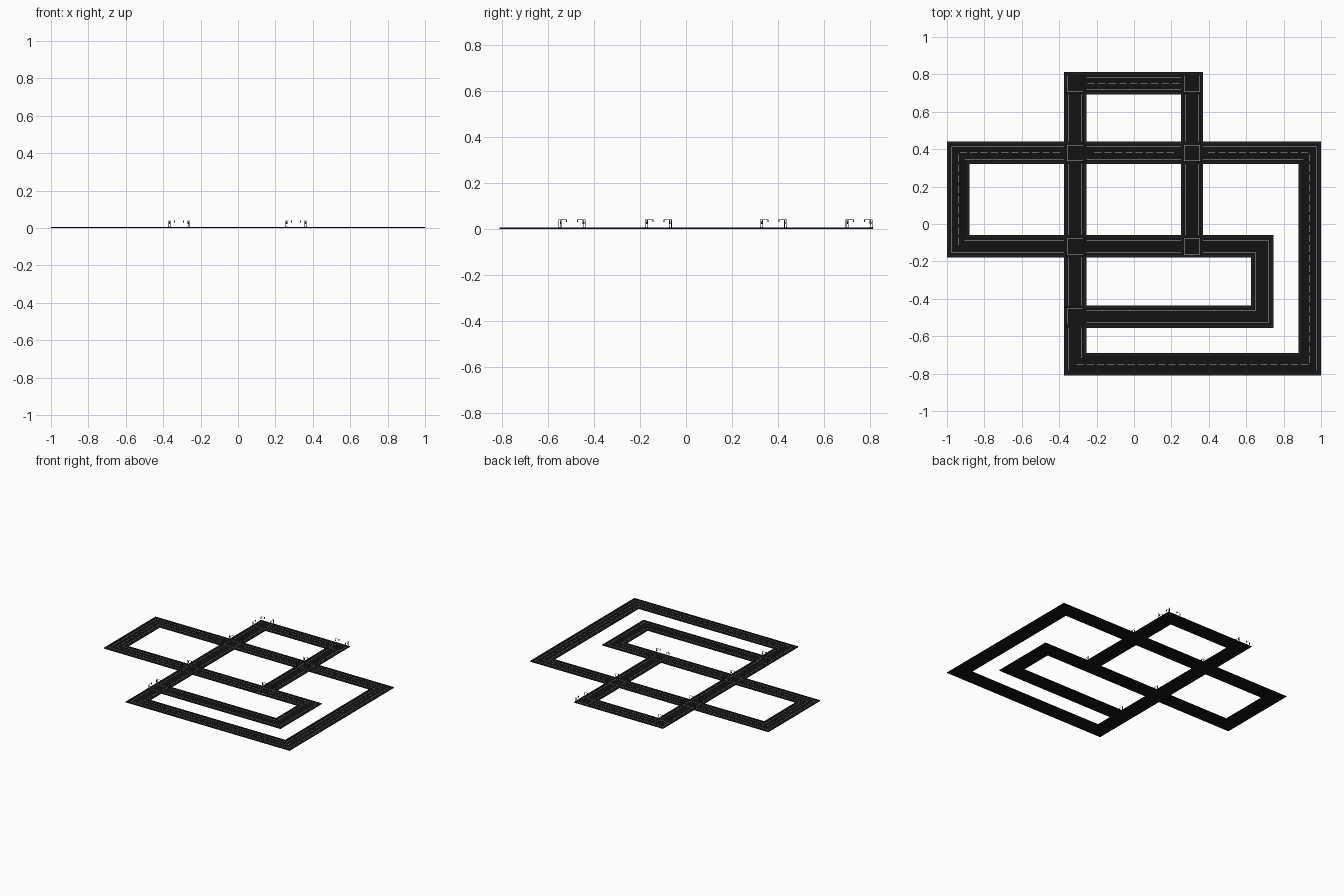
import bpy, bmesh
from mathutils import Matrix, Vector

if "Cube" in bpy.data.objects:
    bpy.data.objects.remove(bpy.data.objects["Cube"])

HW = 0.06                       # half width of a road
X1, X2 = -0.315, 0.31           # the two streets running front to back
# centre lines: x0, y0, x1, y1, dashed middle line
ROADS = [
    (X1, -0.75, X1, 0.752, False), (X2, -0.12, X2, 0.752, False),
    (X1, 0.752, X2, 0.752, True),
    (-0.94, 0.38, 0.94, 0.38, True), (-0.94, -0.12, 0.685, -0.12, True),
    (-0.94, -0.12, -0.94, 0.38, True), (0.94, -0.75, 0.94, 0.38, True),
    (X1, -0.75, 0.94, -0.75, True),
    (0.685, -0.495, 0.685, -0.12, False), (X1, -0.495, 0.685, -0.495, False),
]
JUNCTIONS = [(X1, 0.752), (X1, 0.38), (X1, -0.12), (X1, -0.495),
             (X2, 0.752), (X2, 0.38), (X2, -0.12)]


def material(name, c):
    m = bpy.data.materials.new(name)
    m.diffuse_color = (*c, 1)
    m.use_nodes = True
    m.node_tree.nodes["Principled BSDF"].inputs["Base Color"].default_value = m.diffuse_color
    return m


ASPHALT = material("asphalt", (0.006, 0.006, 0.006))
KERB = material("kerb_grey", (0.012, 0.013, 0.013))
PAINT = material("road_paint", (0.5, 0.5, 0.5))
METAL = material("dark_metal", (0.02, 0.02, 0.02))
LAMPS = [material("lamp_" + n, c) for n, c in
         (("green", (0.02, 0.5, 0.05)), ("amber", (0.8, 0.4, 0.02)), ("red", (0.7, 0.02, 0.02)))]


def road_rects(h):
    return [(x0 - h, y0 - h, x1 + h, y1 + h) for x0, y0, x1, y1, _ in ROADS]


def junction_rects(h):
    return [(x - h, y - h, x + h, y + h) for x, y in JUNCTIONS]


def finish(name, bm, mats):
    me = bpy.data.meshes.new(name)
    bm.to_mesh(me)
    bm.free()
    for m in mats:
        me.materials.append(m)
    ob = bpy.data.objects.new(name, me)
    bpy.context.collection.objects.link(ob)
    return ob


def slab(name, include, exclude, z, t, mat):
    """Flat slab covering the union of some rectangles minus others."""
    allr = include + exclude
    xs = sorted({round(v, 5) for r in allr for v in (r[0], r[2])})
    ys = sorted({round(v, 5) for r in allr for v in (r[1], r[3])})
    hit = lambda rs, x, y: any(a < x < c and b < y < d for a, b, c, d in rs)
    bm = bmesh.new()
    for xa, xb in zip(xs, xs[1:]):
        for ya, yb in zip(ys, ys[1:]):
            cx, cy = (xa + xb) / 2, (ya + yb) / 2
            if hit(include, cx, cy) and not hit(exclude, cx, cy):
                bm.faces.new([bm.verts.new((x, y, z)) for x, y in
                              ((xa, ya), (xb, ya), (xb, yb), (xa, yb))])
    bmesh.ops.remove_doubles(bm, verts=bm.verts, dist=1e-5)
    ob = finish(name, bm, [mat])
    if t:
        s = ob.modifiers.new("thickness", 'SOLIDIFY')
        s.thickness, s.offset = t, 1
    return ob


# Road bed, raised kerbs, edge lines and junction outlines
slab("road_bed", road_rects(HW), [], 0, 0.004, ASPHALT)
slab("kerbs", road_rects(HW), road_rects(HW - 0.013), 0.004, 0.002, KERB)
slab("edge_lines", road_rects(0.0345), road_rects(0.0325) + junction_rects(0.06), 0.0044, 0, PAINT)
slab("junction_lines", junction_rects(0.043), junction_rects(0.041), 0.0044, 0, PAINT)

# Dashed middle lines, interrupted at the junctions
dashes = []
for x0, y0, x1, y1, dashed in ROADS:
    if not dashed:
        continue
    a, b = Vector((x0, y0)), Vector((x1, y1))
    n = max(1, round((b - a).length / 0.055))
    u = (b - a).normalized()
    for i in range(n):
        c = a.lerp(b, (i + 0.5) / n)
        if any(abs(c.x - jx) < 0.075 and abs(c.y - jy) < 0.075 for jx, jy in JUNCTIONS):
            continue
        hx, hy = abs(u.x) * 0.018 + 0.001, abs(u.y) * 0.018 + 0.001
        dashes.append((c.x - hx, c.y - hy, c.x + hx, c.y + hy))
slab("centre_dashes", dashes, [], 0.0044, 0, PAINT)


def box(bm, c, size, rot, mi=0):
    m = rot @ Matrix.Translation(c) @ Matrix.Diagonal((*size, 1))
    r = bmesh.ops.create_cube(bm, size=1, matrix=m)
    for f in {f for v in r["verts"] for f in v.link_faces}:
        f.material_index = mi


def rod(bm, p, length, radius, along_y, rot):
    m = rot @ Matrix.Translation(p)
    if along_y:
        m = m @ Matrix.Rotation(1.5707963, 4, 'X')
    bmesh.ops.create_cone(bm, cap_ends=True, segments=8, radius1=radius,
                          radius2=radius, depth=length, matrix=m)


# Traffic lights: a post, arm and signal head on each junction corner
for j, (jx, jy) in enumerate(JUNCTIONS):
    bm = bmesh.new()
    for k in range(4):
        rot = Matrix.Translation((jx, jy, 0)) @ Matrix.Rotation(k * 1.5707963, 4, 'Z')
        px, py = -0.048, -0.057
        rod(bm, (px, py, 0.022), 0.038, 0.0012, False, rot)
        rod(bm, (px, py + 0.017, 0.040), 0.036, 0.001, True, rot)
        box(bm, (px, py, 0.006), (0.005, 0.005, 0.004), rot)
        for hy, hz in ((0.006, 0.026), (0.033, 0.035)):
            box(bm, (px, py + hy, hz), (0.004, 0.0045, 0.012), rot)
            for i in range(3):
                box(bm, (px - 0.0022, py + hy, hz - 0.0038 + i * 0.0038),
                    (0.0008, 0.0025, 0.0025), rot, i + 1)
    finish(f"traffic_lights_{j + 1}", bm, [METAL] + LAMPS)
